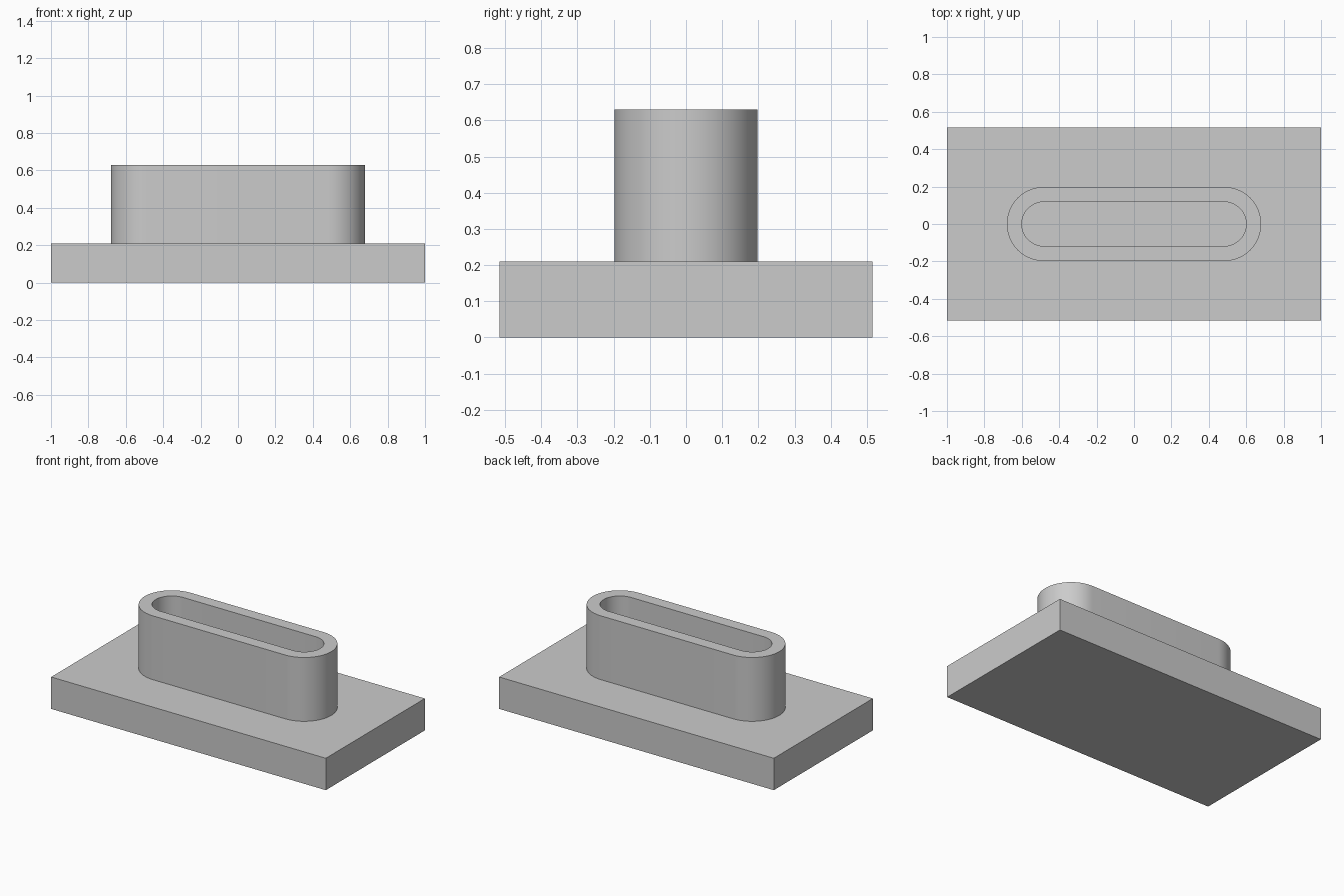
import bpy, bmesh
from math import sin, cos, pi

PLATE_TOP, RIM_TOP = 0.21, 0.63
HALF_STRAIGHT = 0.482
OUTER_R, INNER_R = 0.198, 0.118
ARC_STEPS = 32

cube = bpy.data.objects.get("Cube")
if cube:
    bpy.data.objects.remove(cube, do_unlink=True)

grey = bpy.data.materials.new("plain grey")
grey.use_nodes = True
colour = (0.6, 0.6, 0.6, 1)
grey.diffuse_color = colour
grey.node_tree.nodes["Principled BSDF"].inputs["Base Color"].default_value = colour


def add_object(name, bm):
    bmesh.ops.recalc_face_normals(bm, faces=bm.faces)
    mesh = bpy.data.meshes.new(name)
    bm.to_mesh(mesh)
    bm.free()
    mesh.materials.append(grey)
    obj = bpy.data.objects.new(name, mesh)
    bpy.context.collection.objects.link(obj)
    return obj


def slot_loop(bm, radius, z):
    """Ring of vertices around a rounded slot outline."""
    ring = []
    for side in (1, -1):
        for i in range(ARC_STEPS + 1):
            a = -pi / 2 + pi * i / ARC_STEPS
            ring.append(bm.verts.new((side * (HALF_STRAIGHT + radius * cos(a)),
                                      side * radius * sin(a), z)))
    return ring


# Rectangular base plate
bm = bmesh.new()
bmesh.ops.create_cube(bm, size=1)
bmesh.ops.scale(bm, vec=(2, 1.03, PLATE_TOP), verts=bm.verts)
bmesh.ops.translate(bm, vec=(0, 0, PLATE_TOP / 2), verts=bm.verts)
add_object("base_plate", bm)

# Hollow slot-shaped collar: outer wall, flat rim, inner wall down to the plate
bm = bmesh.new()
rings = [slot_loop(bm, OUTER_R, PLATE_TOP), slot_loop(bm, OUTER_R, RIM_TOP),
         slot_loop(bm, INNER_R, RIM_TOP), slot_loop(bm, INNER_R, PLATE_TOP)]
for j, ring in enumerate(rings):
    after = rings[(j + 1) % len(rings)]
    for i in range(len(ring)):
        k = (i + 1) % len(ring)
        bm.faces.new((ring[i], ring[k], after[k], after[i]))
collar = add_object("slot_collar", bm)

bpy.ops.object.select_all(action='DESELECT')
collar.select_set(True)
bpy.context.view_layer.objects.active = collar
bpy.ops.object.shade_smooth_by_angle()
